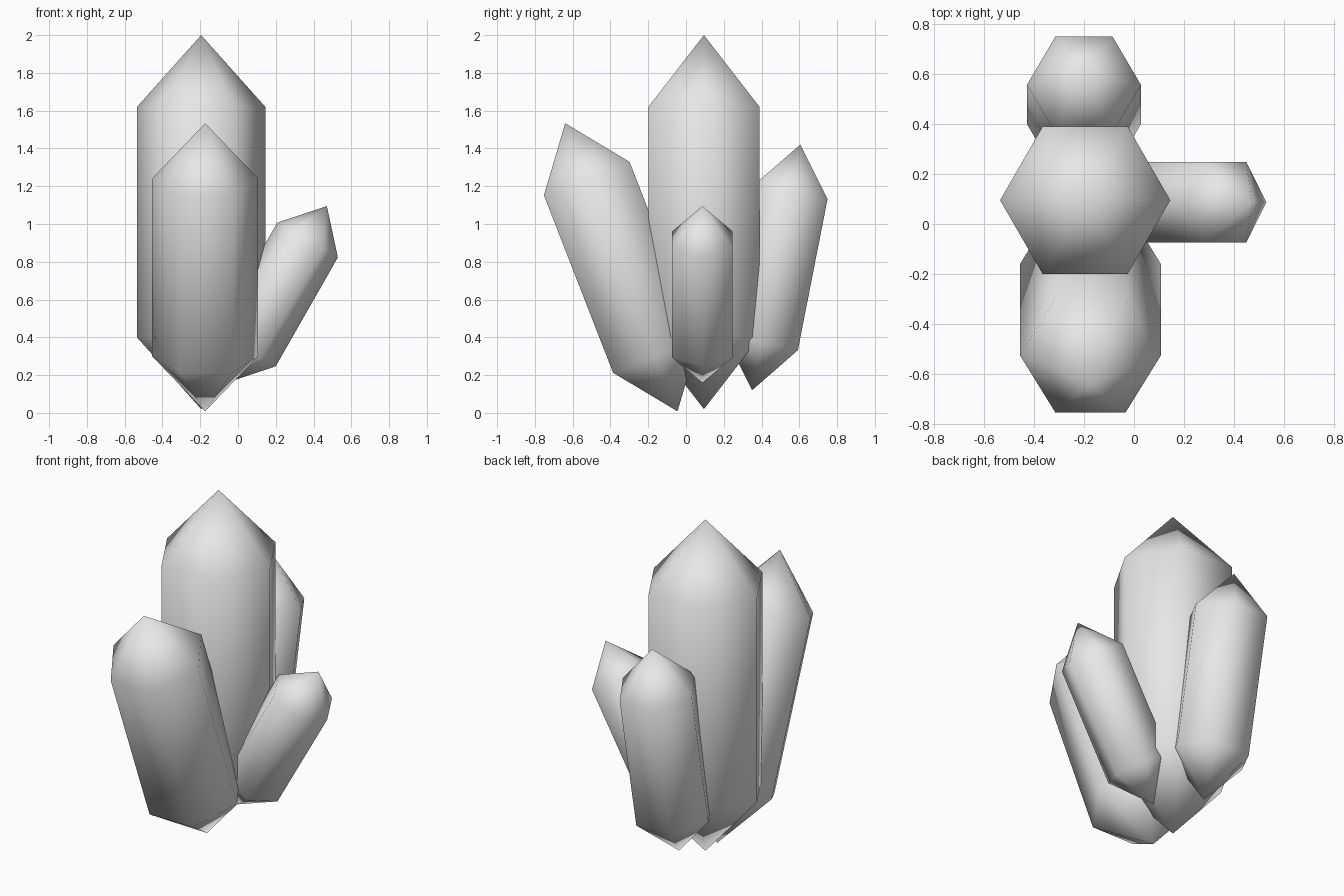
import bpy
import bmesh
from math import cos, sin, tau, radians
from mathutils import Vector

cube = bpy.data.objects.get("Cube")
if cube:
    bpy.data.objects.remove(cube, do_unlink=True)

# Single stone colour
stone = bpy.data.materials.new("crystal_grey")
grey = (0.8, 0.8, 0.8, 1)
stone.diffuse_color = grey
stone.use_nodes = True
stone.node_tree.nodes["Principled BSDF"].inputs["Base Color"].default_value = grey

SIDES = 6
RADIUS = 0.1717   # relative to crystal length
CAP = 0.192       # height of each pointed end, relative to length


def crystal(name, base, length, tilt):
    """Six-sided double-pointed prism standing on its lower point."""
    bm = bmesh.new()

    def ring(z):
        return [bm.verts.new((RADIUS * length * cos(tau * i / SIDES),
                              RADIUS * length * sin(tau * i / SIDES), z))
                for i in range(SIDES)]

    bottom = bm.verts.new((0, 0, 0))
    low, high = ring(CAP * length), ring((1 - CAP) * length)
    top = bm.verts.new((0, 0, length))
    for i in range(SIDES):
        j = (i + 1) % SIDES
        bm.faces.new((bottom, low[j], low[i]))
        bm.faces.new((low[i], low[j], high[j], high[i]))
        bm.faces.new((high[i], high[j], top))
    for face in bm.faces:
        face.smooth = True
    mesh = bpy.data.meshes.new(name)
    bm.to_mesh(mesh)
    bm.free()
    mesh.materials.append(stone)
    obj = bpy.data.objects.new(name, mesh)
    obj.location = Vector(base)
    obj.rotation_euler = [radians(a) for a in tilt]
    bpy.context.collection.objects.link(obj)


# Tall upright crystal and three leaning ones around it
crystal("main_crystal", (-0.195, 0.095, 0.02), 1.98, (0, 0, 0))
crystal("front_crystal", (-0.174, -0.045, 0.008), 1.637, (21.3, 0, 0))
crystal("back_crystal", (-0.2, 0.35, 0.12), 1.325, (-11.1, 0, 0))
crystal("left_crystal", (-0.063, 0.087, 0.159), 1.077, (0, 29.7, 0))
